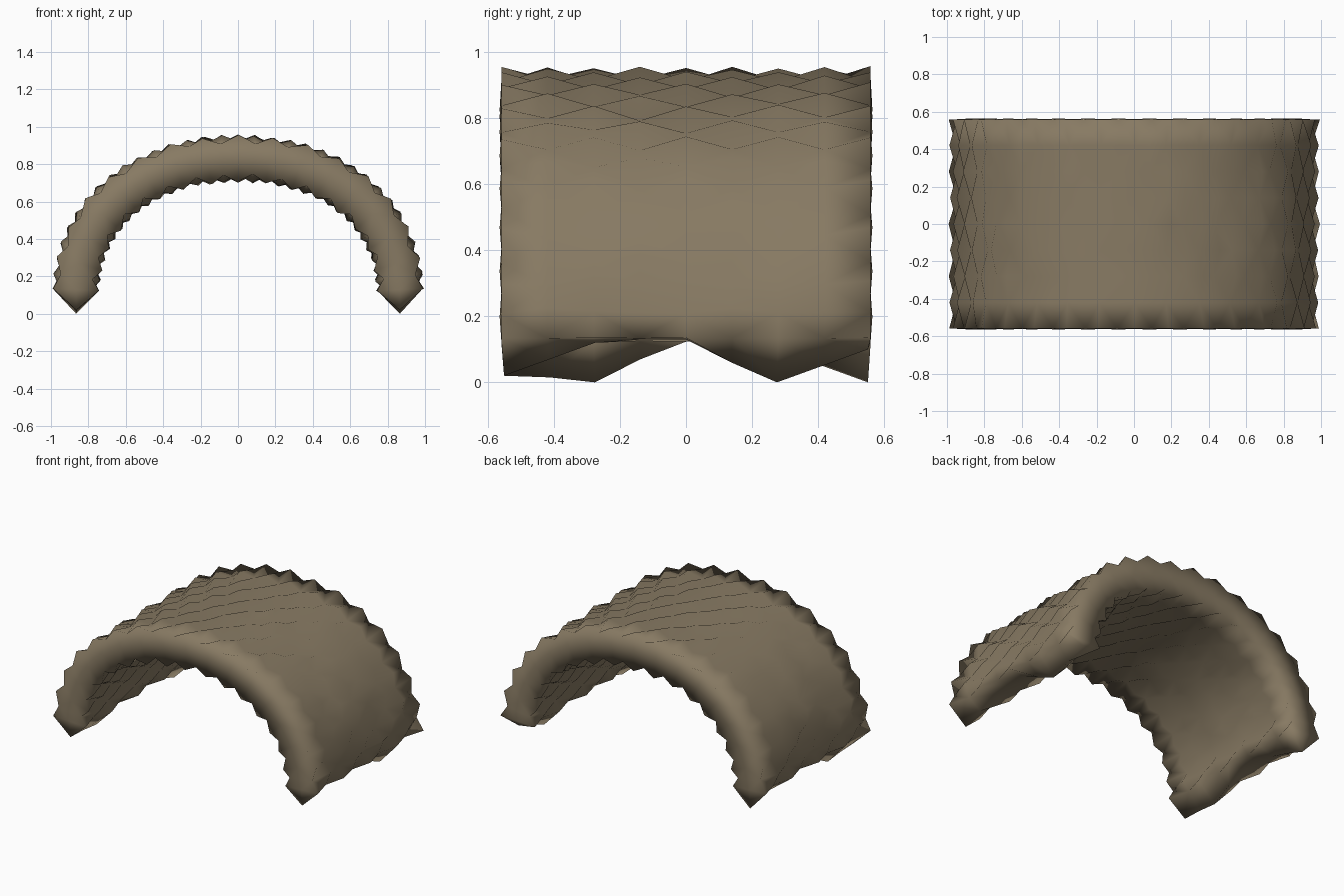
import bpy, bmesh, math, random
from mathutils import Vector

if "Cube" in bpy.data.objects:
    bpy.data.objects.remove(bpy.data.objects["Cube"])

random.seed(4)
ROWS, COLS = 32, 8            # segments along the arch and along its depth
HALF_DEPTH = 0.56
A, B, BASE = 0.867, 0.73, 0.10  # centre-line ellipse and its centre height
HALF_THICK, BUMP = 0.105, 0.02
SHOULDER = 0.018              # extra fullness at the haunches
T0 = 0.04                     # angle at the foot
# ragged foot heights from front to back
KEEL_RIGHT = [0.02, 0.07, 0.12, 0.13, 0.13, 0.06, 0.0, 0.05, 0.10]
KEEL_LEFT = [0.02, 0.015, 0.0, 0.07, 0.13, 0.13, 0.09, 0.05, 0.0]

rock = bpy.data.materials.new("brown_rock")
rock.diffuse_color = (0.245, 0.195, 0.125, 1)
rock.use_nodes = True
rock.node_tree.nodes["Principled BSDF"].inputs["Base Color"].default_value = rock.diffuse_color


def arch_point(t, offset, y):
    """Point at an angle on the arch, pushed out along the ellipse normal."""
    n = Vector((math.cos(t) / A, 0, math.sin(t) / B)).normalized()
    offset += SHOULDER * math.sin(2 * t) ** 2
    return Vector((A * math.cos(t), y, BASE + B * math.sin(t))) + n * offset


bm = bmesh.new()
rings = []
for i in range(ROWS + 1):
    t = T0 + (math.pi - 2 * T0) * i / ROWS
    outer, inner = [], []
    for j in range(COLS + 1):
        y = -HALF_DEPTH + 2 * HALF_DEPTH * j / COLS
        # staggered knobbly bumps on both skins
        bump = BUMP if (i + j) % 2 == 0 else -BUMP
        for skin, side in ((outer, 1), (inner, -1)):
            off = side * (HALF_THICK + bump + random.uniform(-0.005, 0.005))
            dt = random.uniform(-0.01, 0.01) if 0 < i < ROWS else 0
            skin.append(bm.verts.new(arch_point(t + dt, off, y)))
    ends = [bm.verts.new(arch_point(t, 0, s * (HALF_DEPTH + 0.005 * (i % 2))))
            for s in (-1, 1)]
    rings.append(outer + [ends[1]] + inner[::-1] + [ends[0]])

# skins and end walls, split between hollows so every bump is a small pyramid
size = len(rings[0])
for i, (lower, upper) in enumerate(zip(rings, rings[1:])):
    for k in range(size):
        m = (k + 1) % size
        a, b, c, d = lower[k], lower[m], upper[m], upper[k]
        j = k if k <= COLS else 2 * COLS + 2 - k
        if (i + j) % 2 == 0:
            tris = ((a, b, d), (b, c, d))
        else:
            tris = ((a, b, c), (a, c, d))
        for tri in tris:
            bm.faces.new(tri)

# ragged wedge feet
for ring, side, heights in ((rings[0], 1, KEEL_RIGHT), (rings[-1], -1, KEEL_LEFT)):
    outer, back = ring[:COLS + 1], ring[COLS + 1]
    inner, front = ring[COLS + 2:-1][::-1], ring[-1]
    keel = [bm.verts.new((side * 0.865, v.co.y * 0.985, z))
            for v, z in zip(outer, heights)]
    for j in range(COLS):
        bm.faces.new((outer[j], outer[j + 1], keel[j + 1], keel[j]))
        bm.faces.new((keel[j], keel[j + 1], inner[j + 1], inner[j]))
    for j, end in ((0, front), (COLS, back)):
        bm.faces.new((outer[j], keel[j], end))
        bm.faces.new((keel[j], inner[j], end))

bmesh.ops.recalc_face_normals(bm, faces=bm.faces)
for f in bm.faces:
    f.smooth = True
mesh = bpy.data.meshes.new("rock_arch")
bm.to_mesh(mesh)
bm.free()
mesh.materials.append(rock)
arch = bpy.data.objects.new("rock_arch", mesh)
bpy.context.collection.objects.link(arch)
